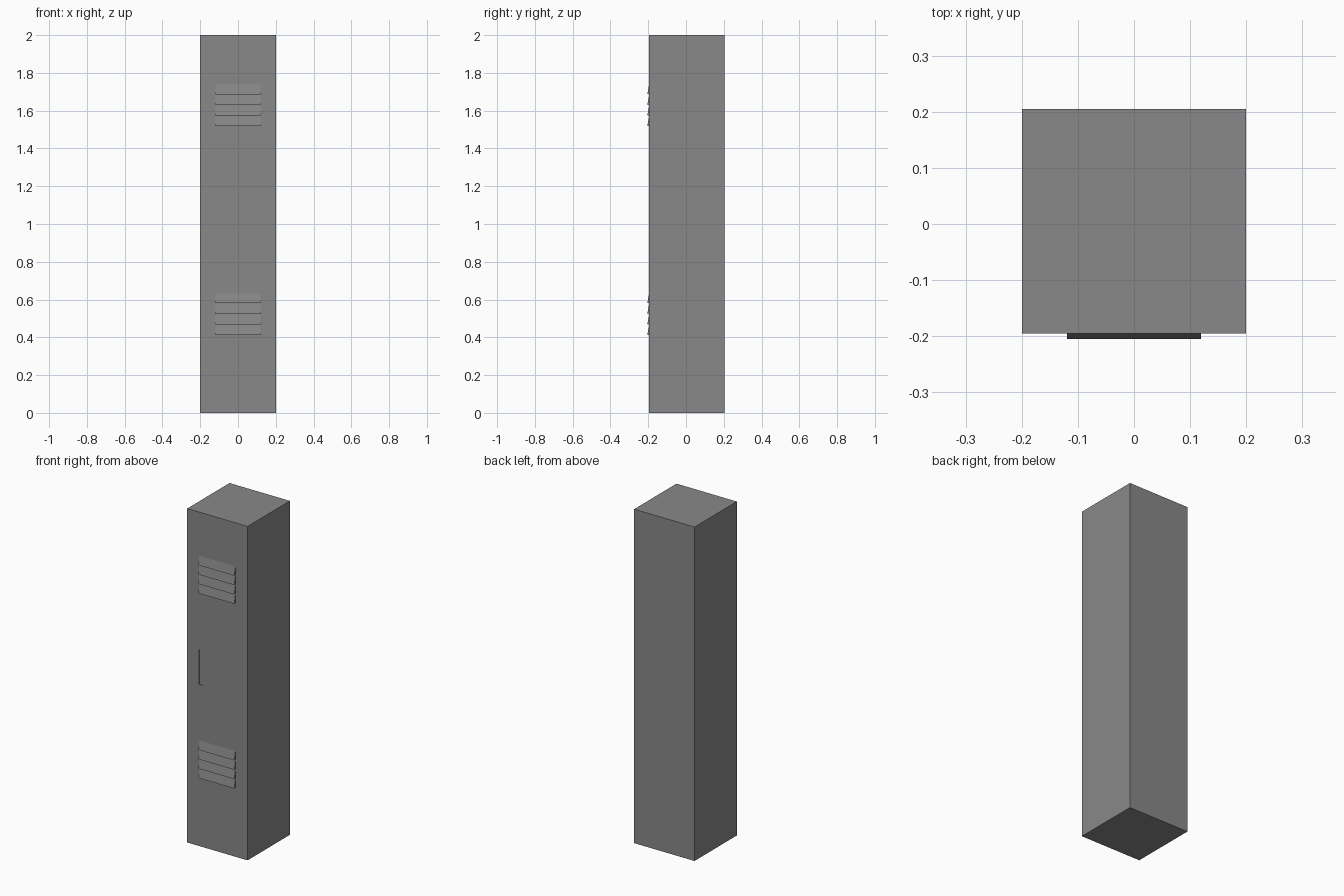
import bpy, bmesh

if "Cube" in bpy.data.objects:
    bpy.data.objects.remove(bpy.data.objects["Cube"])

FRONT = -0.195
BACK = 0.205

# Dark grey paint
paint = bpy.data.materials.new("dark_grey_paint")
paint.diffuse_color = (0.25, 0.25, 0.25, 1)
paint.use_nodes = True
paint.node_tree.nodes["Principled BSDF"].inputs["Base Color"].default_value = paint.diffuse_color


def box(name, x0, x1, y0, y1, z0, z1):
    bpy.ops.mesh.primitive_cube_add(size=1)
    o = bpy.context.object
    o.name = name
    for v in o.data.vertices:
        v.co.x = x0 if v.co.x < 0 else x1
        v.co.y = y0 if v.co.y < 0 else y1
        v.co.z = z0 if v.co.z < 0 else z1
    o.data.materials.append(paint)
    return o


def slat(name, z, half_width=0.119, height=0.052):
    # Slanted wedge: lower edge stands proud, upper edge meets the door
    profile = [(FRONT - 0.010, z), (FRONT + 0.002, z + 0.002),
               (FRONT + 0.002, z + height), (FRONT, z + height)]
    bm = bmesh.new()
    face = bm.faces.new([bm.verts.new((-half_width, y, h)) for y, h in profile])
    ext = bmesh.ops.extrude_face_region(bm, geom=[face])
    moved = [g for g in ext["geom"] if isinstance(g, bmesh.types.BMVert)]
    bmesh.ops.translate(bm, verts=moved, vec=(2 * half_width, 0, 0))
    bmesh.ops.recalc_face_normals(bm, faces=bm.faces)
    mesh = bpy.data.meshes.new(name)
    bm.to_mesh(mesh)
    bm.free()
    mesh.materials.append(paint)
    bpy.context.collection.objects.link(bpy.data.objects.new(name, mesh))


# Cabinet body
body = box("locker_body", -0.2, 0.2, FRONT, BACK, 0, 2)

# Shallow finger-pull recess in the door
cutter = box("handle_recess_cutter", -0.121, -0.099, FRONT - 0.02, FRONT + 0.004, 0.968, 1.178)
cutter.hide_render = True
cut = body.modifiers.new("handle_recess", 'BOOLEAN')
cut.operation = 'DIFFERENCE'
cut.solver = 'EXACT'
cut.object = cutter

# Upper and lower vents, four slats each
for group, base in (("lower", 0.412), ("upper", 1.518)):
    for i in range(4):
        slat(f"{group}_vent_slat_{i + 1}", base + i * 0.0562)
